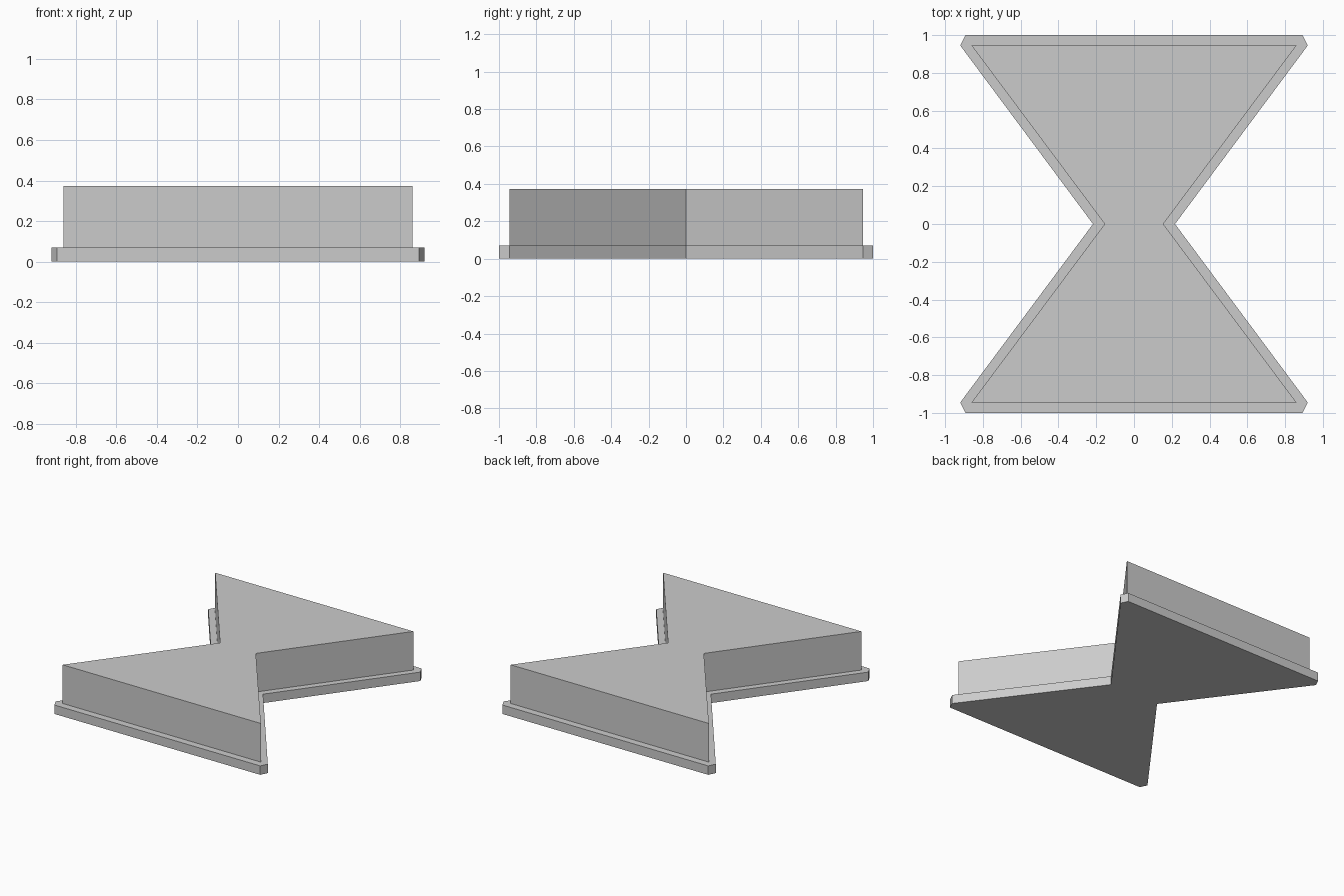
import bpy
import bmesh

cube = bpy.data.objects.get("Cube")
if cube:
    bpy.data.objects.remove(cube, do_unlink=True)

# One plain grey for the whole model
grey = bpy.data.materials.new("light_grey")
grey.use_nodes = True
colour = (0.6, 0.6, 0.6, 1)
grey.diffuse_color = colour
grey.node_tree.nodes["Principled BSDF"].inputs["Base Color"].default_value = colour


def bow_tie_prism(name, quarter, bottom, top):
    """Extrude a waisted outline, mirrored from its +x +y quarter (waist first)."""
    right = [(x, -y) for x, y in reversed(quarter[1:])] + quarter
    outline = right + [(-x, y) for x, y in reversed(right)]
    bm = bmesh.new()
    base = bm.faces.new([bm.verts.new((x, y, bottom)) for x, y in outline])
    result = bmesh.ops.extrude_face_region(bm, geom=[base], use_keep_orig=True)
    raised = [v for v in result["geom"] if isinstance(v, bmesh.types.BMVert)]
    bmesh.ops.translate(bm, verts=raised, vec=(0, 0, top - bottom))
    bmesh.ops.recalc_face_normals(bm, faces=bm.faces)
    mesh = bpy.data.meshes.new(name)
    bm.to_mesh(mesh)
    bm.free()
    mesh.materials.append(grey)
    obj = bpy.data.objects.new(name, mesh)
    bpy.context.collection.objects.link(obj)
    return obj


# Thin base flange with clipped corners
bow_tie_prism("base_flange", [(0.217, 0), (0.92, 0.945), (0.893, 1)], 0, 0.07)

# Tall body with sharp corners
bow_tie_prism("raised_body", [(0.155, 0), (0.86, 0.945)], 0.07, 0.373)
